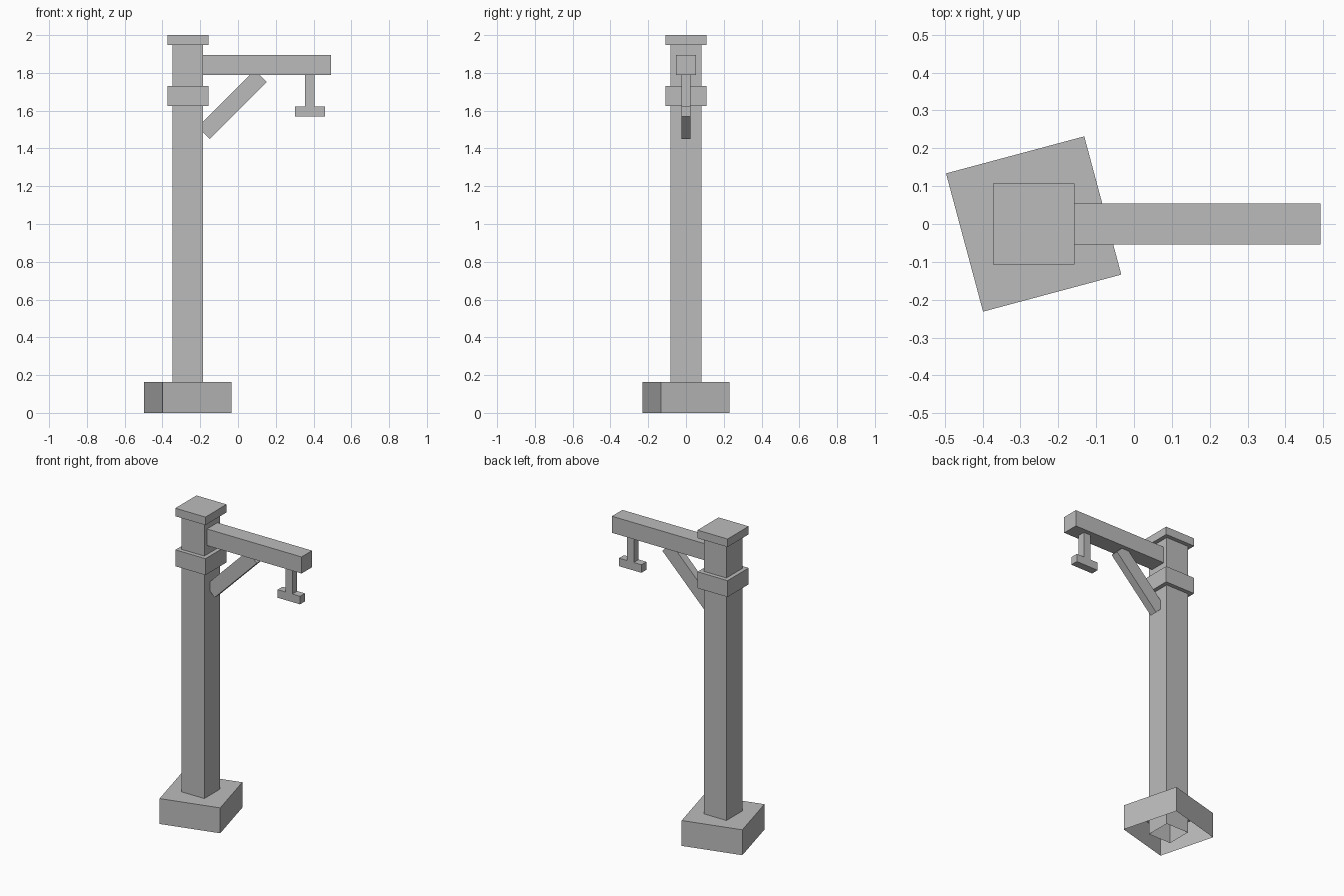
import bpy
import bmesh
from math import radians
from mathutils import Matrix

cube = bpy.data.objects.get("Cube")
if cube:
    bpy.data.objects.remove(cube, do_unlink=True)

GREY = (0.5, 0.5, 0.5, 1.0)
grey = bpy.data.materials.new("plain grey")
grey.diffuse_color = GREY
grey.use_nodes = True
grey.node_tree.nodes["Principled BSDF"].inputs["Base Color"].default_value = GREY


def box(name, center, size, axis="Z", angle=0, open_bottom=False):
    """Add a box, optionally turned about one axis and open underneath."""
    bm = bmesh.new()
    bmesh.ops.create_cube(bm, size=1)
    if open_bottom:
        bm.normal_update()
        under = [f for f in bm.faces if f.normal.z < -0.5]
        bmesh.ops.delete(bm, geom=under, context="FACES")
    bm.transform(Matrix.Diagonal((*size, 1)))
    mesh = bpy.data.meshes.new(name)
    bm.to_mesh(mesh)
    bm.free()
    mesh.materials.append(grey)
    obj = bpy.data.objects.new(name, mesh)
    obj.matrix_world = (Matrix.Translation(center)
                        @ Matrix.Rotation(radians(angle), 4, axis))
    bpy.context.collection.objects.link(obj)
    return obj


POST_X = -0.265

# Upright: hollow footing twisted under the post, with collar and cap
box("base", (POST_X, 0, 0.082), (0.378, 0.378, 0.164), angle=15, open_bottom=True)
box("post", (POST_X, 0, 0.975), (0.162, 0.162, 1.95), open_bottom=True)
box("collar", (POST_X, 0, 1.678), (0.215, 0.215, 0.106))
box("cap", (POST_X, 0, 1.974), (0.215, 0.215, 0.052))

# Side arm with its diagonal brace
box("arm", (0.154, 0, 1.842), (0.676, 0.107, 0.107))
box("brace", (-0.031, 0, 1.633), (0.426, 0.05, 0.09), axis="Y", angle=-45)

# Hanger below the end of the arm
box("hanger_stem", (0.381, 0, 1.706), (0.05, 0.05, 0.17))
box("hanger_bar", (0.381, 0, 1.596), (0.16, 0.05, 0.052))
